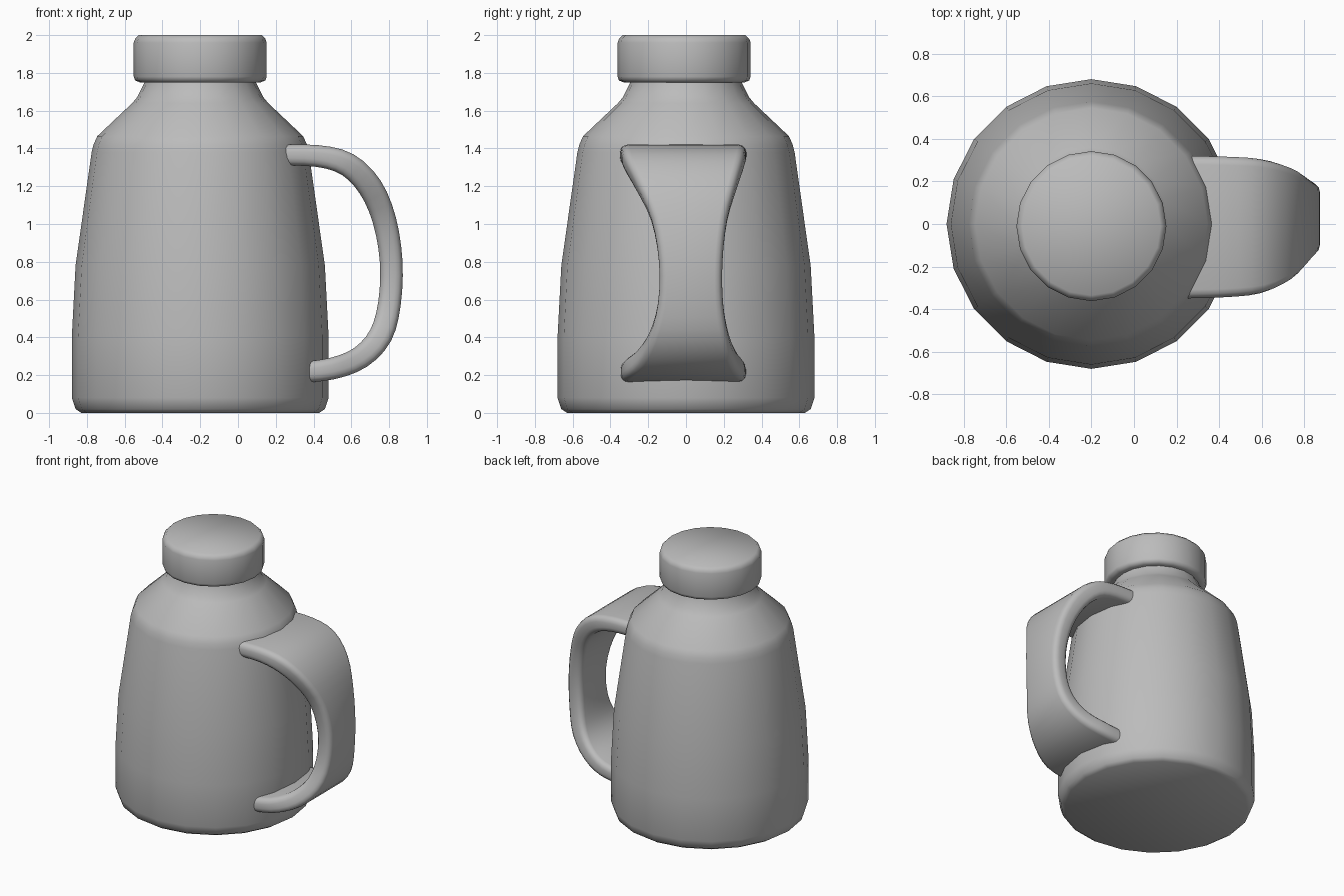
import bpy, bmesh, math
from mathutils import Vector

cube = bpy.data.objects.get("Cube")
if cube:
    bpy.data.objects.remove(cube)

grey = bpy.data.materials.new("plain grey")
grey.use_nodes = True
colour = (0.5, 0.5, 0.5, 1)
grey.diffuse_color = colour
grey.node_tree.nodes["Principled BSDF"].inputs["Base Color"].default_value = colour

AXIS_X = -0.2
SIDES = 20


def loft(name, rings, angle):
    """Skin a list of point rings and close both ends."""
    bm = bmesh.new()
    loops = [[bm.verts.new(p) for p in ring] for ring in rings]
    n = len(loops[0])
    for a, b in zip(loops, loops[1:]):
        for i in range(n):
            j = (i + 1) % n
            bm.faces.new((a[i], a[j], b[j], b[i]))
    bm.faces.new(loops[0][::-1])
    bm.faces.new(loops[-1])
    bmesh.ops.recalc_face_normals(bm, faces=bm.faces)
    mesh = bpy.data.meshes.new(name)
    bm.to_mesh(mesh)
    bm.free()
    mesh.materials.append(grey)
    obj = bpy.data.objects.new(name, mesh)
    bpy.context.collection.objects.link(obj)
    bpy.ops.object.select_all(action="DESELECT")
    obj.select_set(True)
    bpy.context.view_layer.objects.active = obj
    bpy.ops.object.shade_smooth_by_angle(angle=math.radians(angle))
    return obj


def turned(name, profile, y=0.0):
    """Revolve a (radius, height) profile about the bottle axis."""
    turns = [math.tau * i / SIDES for i in range(SIDES)]
    return loft(name, [[(AXIS_X + r * math.cos(t), y + r * math.sin(t), z)
                        for t in turns] for r, z in profile], 50)


# Bottle with tapering wall, sloped shoulder and neck
turned("bottle_body", [
    (0.63, 0), (0.66, 0.02), (0.68, 0.08), (0.68, 0.4), (0.66, 0.78),
    (0.575, 1.38), (0.565, 1.42), (0.545, 1.465), (0.36, 1.64),
    (0.335, 1.67), (0.295, 1.75), (0.29, 1.8)])

# Screw cap with softened rims
turned("cap", [
    (0.32, 1.75), (0.345, 1.76), (0.352, 1.78), (0.352, 1.96),
    (0.345, 1.98), (0.325, 2.0)], -0.01)

# Handle stations: x, z, half width, thickness
stations = [Vector(s) for s in (
    (0.2, 1.365, 0.335, 0.11), (0.42, 1.36, 0.33, 0.115),
    (0.58, 1.315, 0.315, 0.125), (0.7, 1.195, 0.265, 0.13),
    (0.775, 1.02, 0.2, 0.125), (0.811, 0.8, 0.168, 0.12),
    (0.802, 0.58, 0.172, 0.12), (0.755, 0.41, 0.21, 0.125),
    (0.65, 0.295, 0.265, 0.12), (0.5, 0.235, 0.32, 0.115),
    (0.3, 0.21, 0.335, 0.11))]


def smooth_path(pts, steps):
    """Catmull-Rom interpolation through the stations."""
    ext = [2 * pts[0] - pts[1]] + pts + [2 * pts[-1] - pts[-2]]
    out = []
    for a, b, c, d in zip(ext, ext[1:], ext[2:], ext[3:]):
        for k in range(steps):
            t = k / steps
            out.append(0.5 * (2 * b + (c - a) * t + (2 * a - 5 * b + 4 * c - d) * t ** 2
                              + (3 * b - a - 3 * c + d) * t ** 3))
    return out + [pts[-1]]


# Handle: rounded strap swept along the path, narrow in the grip
path = smooth_path(stations, 3)
rings = []
for i, (x, z, half, thick) in enumerate(path):
    before, after = path[max(i - 1, 0)], path[min(i + 1, len(path) - 1)]
    tx, tz = Vector((after[0] - before[0], after[1] - before[1])).normalized()
    y_mid = 0.025 - 0.04 * (half - 0.168) / 0.167
    r = 0.04
    ring = []
    for q, (sy, sn) in enumerate(((1, 1), (-1, 1), (-1, -1), (1, -1))):
        for k in range(4):
            t = math.pi / 2 * (q + k / 3)
            y = sy * (half - r) + r * math.cos(t)
            n = sn * (thick / 2 - r) + r * math.sin(t)
            ring.append((x - tz * n, y_mid + y, z + tx * n))
    rings.append(ring)
loft("handle", rings, 60)
